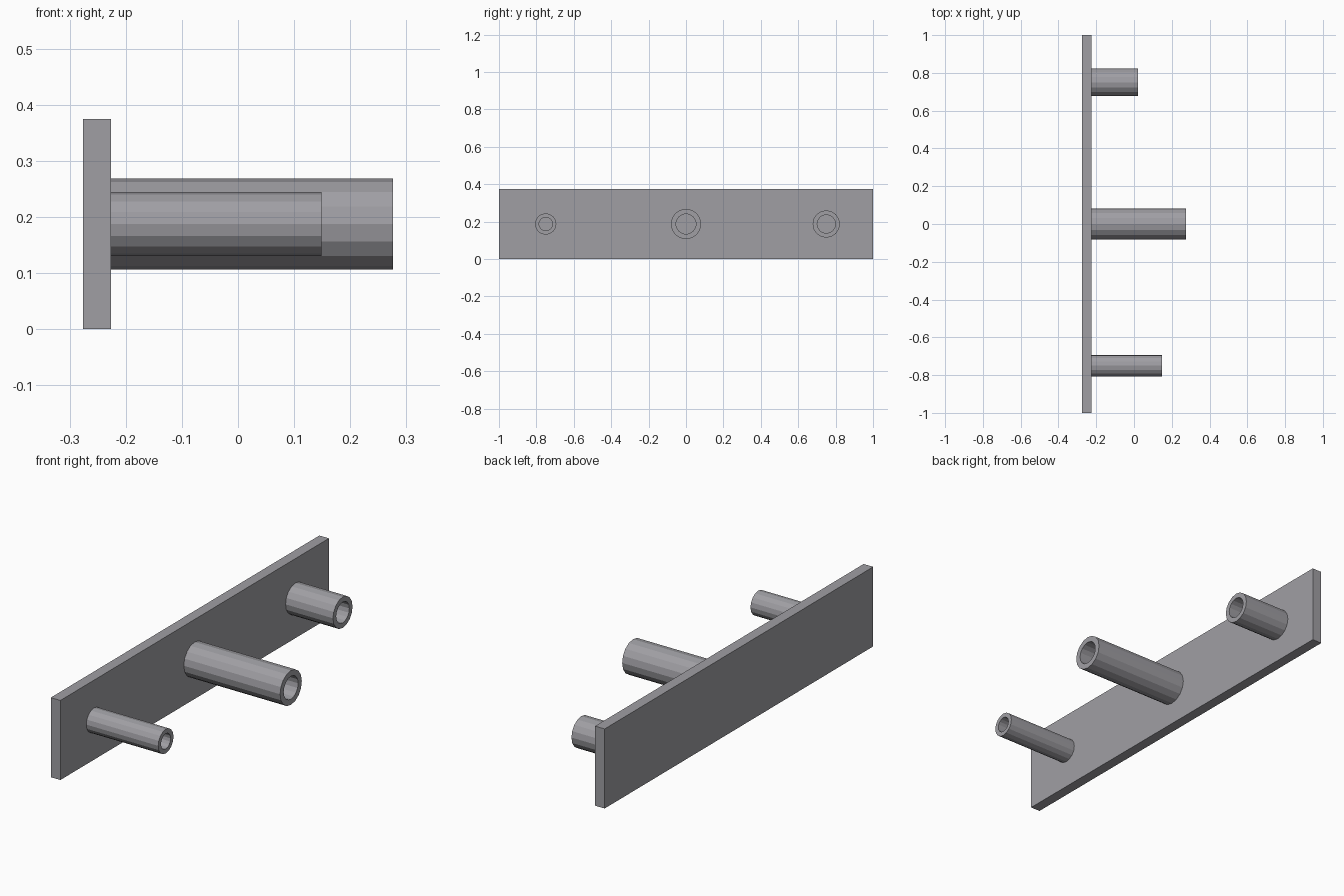
import bpy
import bmesh
from math import tau
from mathutils import Vector

cube = bpy.data.objects.get("Cube")
if cube:
    bpy.data.objects.remove(cube, do_unlink=True)

COLOUR = (0.35, 0.345, 0.37, 1)
metal = bpy.data.materials.new("grey metal")
metal.use_nodes = True
metal.diffuse_color = COLOUR
metal.node_tree.nodes["Principled BSDF"].inputs["Base Color"].default_value = COLOUR

BACK_X, FACE_X = -0.276, -0.226
HEIGHT = 0.375
AXIS_Z = HEIGHT / 2
SIDES = 16


def finish(bm, name):
    bmesh.ops.recalc_face_normals(bm, faces=bm.faces)
    mesh = bpy.data.meshes.new(name)
    bm.to_mesh(mesh)
    bm.free()
    mesh.materials.append(metal)
    obj = bpy.data.objects.new(name, mesh)
    bpy.context.collection.objects.link(obj)
    return obj


def tube(name, y, end_x, outer, inner):
    """Spin a wall section around the tube axis; the bore stops at the plate."""
    bm = bmesh.new()
    section = [(FACE_X, outer), (end_x, outer), (end_x, inner), (FACE_X, inner)]
    verts = [bm.verts.new((x, y, AXIS_Z + r)) for x, r in section]
    edges = [bm.edges.new(pair) for pair in zip(verts, verts[1:])]
    bmesh.ops.spin(bm, geom=verts + edges, cent=(0, y, AXIS_Z), axis=(1, 0, 0),
                   angle=tau, steps=SIDES)
    bmesh.ops.remove_doubles(bm, verts=bm.verts, dist=0.0005)
    # Close the ring where the wall meets the plate
    rim = [e for e in bm.edges if e.is_boundary]
    bmesh.ops.bridge_loops(bm, edges=rim)
    return finish(bm, name)


# Upright mounting plate
bm = bmesh.new()
bmesh.ops.create_cube(bm, size=1)
bmesh.ops.scale(bm, vec=Vector((FACE_X - BACK_X, 2, HEIGHT)), verts=bm.verts)
bmesh.ops.translate(bm, vec=Vector(((BACK_X + FACE_X) / 2, 0, AXIS_Z)), verts=bm.verts)
finish(bm, "mounting_plate")

# Hollow pegs of different lengths
tube("front_narrow_tube", -0.75, 0.149, 0.057, 0.036)
tube("middle_long_tube", 0, 0.276, 0.081, 0.054)
tube("rear_short_tube", 0.75, 0.021, 0.073, 0.049)
